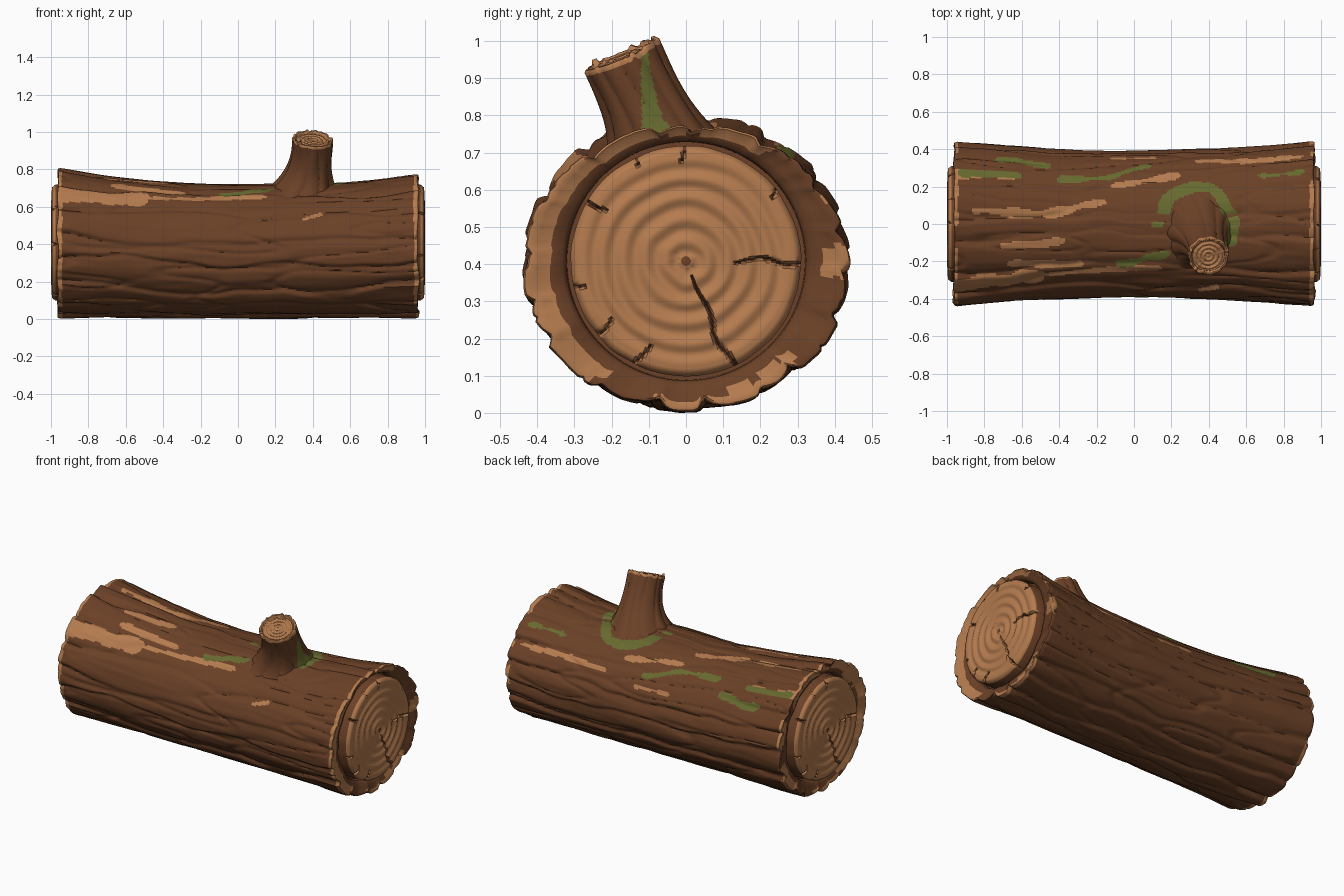
import bpy, bmesh, math, random
from mathutils import Vector, noise

random.seed(7)
TAU = 2 * math.pi
cube = bpy.data.objects.get("Cube")
if cube:
    bpy.data.objects.remove(cube, do_unlink=True)


def material(name, rgb):
    m = bpy.data.materials.new(name)
    m.use_nodes = True
    m.diffuse_color = (*rgb, 1)
    m.node_tree.nodes["Principled BSDF"].inputs["Base Color"].default_value = (*rgb, 1)
    return m


MATS = [material("bark_brown", (0.145, 0.052, 0.020)),
        material("cut_wood_tan", (0.46, 0.20, 0.078)),
        material("moss_green", (0.135, 0.145, 0.028))]
BARK, WOOD, MOSS = range(3)


def n3(x, y, z):
    return noise.noise(Vector((x, y, z)))


def smooth(e0, e1, v):
    t = min(1, max(0, (v - e0) / (e1 - e0)))
    return t * t * (3 - 2 * t)


def loft(name, rings, rule):
    """Closed skin through rings of points; rule(centre, row) picks the colour."""
    bm = bmesh.new()
    rows = [[bm.verts.new(p) for p in ring] for ring in rings]
    count = len(rows[0])
    for i in range(len(rows) - 1):
        for j in range(count):
            k = (j + 1) % count
            f = bm.faces.new((rows[i][j], rows[i][k], rows[i + 1][k], rows[i + 1][j]))
            f.material_index = rule(f.calc_center_median(), i)
    for end, row in ((rows[0], -1), (rows[-1], len(rows))):
        f = bm.faces.new(end)
        f.material_index = rule(f.calc_center_median(), row)
    bmesh.ops.recalc_face_normals(bm, faces=bm.faces)
    mesh = bpy.data.meshes.new(name)
    bm.to_mesh(mesh)
    bm.free()
    for m in MATS:
        mesh.materials.append(m)
    ob = bpy.data.objects.new(name, mesh)
    bpy.context.collection.objects.link(ob)
    return ob


# Bark shell: an oval tube cut by wandering, overlapping fissures
CORE_Z, CORE_R = 0.413, 0.31
PLATES = 17
fissures = [(TAU * (i + random.uniform(-0.28, 0.28)) / PLATES, random.choice((-1, 1)),
             random.uniform(0.7, 1.25)) for i in range(PLATES)]


def fissure_row(x):
    """Angle, side and depth of every fissure at this length."""
    out = []
    for i, (a, side, depth) in enumerate(fissures):
        wander = 0.20 * n3(x * 1.9, i * 3.7, 0.5) + 0.06 * n3(x * 6, i * 2.3, 4.5)
        fade = 0.7 + 0.6 * n3(x * 1.6, i * 5.1, 9.5)
        strength = depth * (0.045 * max(0.2, fade) * (1 - abs(x) ** 4) + 0.062 * abs(x) ** 4)
        out.append((a + wander * (1 - 0.4 * abs(x)), side, strength))
    return out


def bark_point(x, a, row):
    top = 0.728 + (0.095 * x * x if x < 0 else 0.065 * x ** 3)
    bottom = 0.008
    half_y = 0.395 + 0.055 * x * x
    cut = 0
    for fa, side, depth in row:
        d = ((a - fa + math.pi) % TAU - math.pi) * side
        if abs(d) < 0.5:
            cut = max(cut, depth * (math.exp(-d / 0.10) if d > 0 else math.exp(-(d / 0.035) ** 2)))
    c, s = math.cos(a), math.sin(a)
    crack = max(0, 1 - 9 * abs(n3(x * 1.7 + 3, c * 3.4, s * 3.4)))
    swell = 0.016 * n3(x * 2.2, c * 3, s * 3) + 0.006 * n3(x * 5, c * 14, s * 14)
    k = 1 - cut - 0.018 * crack + swell
    return Vector((x, half_y * c * k, (top + bottom) / 2 + (top - bottom) / 2 * s * k))


# Colour patches as strokes: start x, start arc, end x, end arc, half width
TAN_STROKES = [(-.84, .07, -.45, .06, .02), (-.45, .06, -.17, .14, .025), (-.1, .25, .22, .31, .016),
               (-.95, .27, -.65, .27, .016), (.35, .43, .72, .41, .016), (.78, .42, .9, .42, .012),
               (-.1, .46, .1, .47, .012), (-.68, -.12, -.42, -.11, .022), (-.9, -.34, -.55, -.33, .045),
               (-.62, -.23, -.3, -.25, .022), (-.55, -.32, .12, -.28, .02), (.36, -.46, .44, -.43, .012)]
MOSS_STROKES = [(-.7, .40, -.47, .37, .03), (-.38, .28, -.15, .30, .02), (-.15, .30, .06, .39, .02),
                (-.9, .28, -.63, .28, .02), (.7, .29, .88, .29, .016), (-.06, -.25, .17, -.18, .025)]


def in_stroke(x, s, strokes):
    for x0, s0, x1, s1, w in strokes:
        t = min(1, max(0, ((x - x0) * (x1 - x0) + (s - s0) * (s1 - s0)) / ((x1 - x0) ** 2 + (s1 - s0) ** 2)))
        d = math.hypot((x - x0 - t * (x1 - x0)) * 0.6, s - s0 - t * (s1 - s0))
        if d < w * (1 + 1.0 * n3(x * 7, s * 16, w * 90)):
            return True
    return False


def mossy_ring(c):
    """Moss collar round the foot of the branch, open at the front."""
    d = math.hypot(c.x - 0.33, c.y + 0.01) + 0.03 * n3(c.x * 9, c.y * 9, 2)
    open_front = c.y < -0.12 or (c.y < -0.02 and c.x < 0.3)
    return c.z > 0.5 and 0.17 < d < 0.235 and not open_front


def bark_rule(c, row):
    rim = abs(c.x) > 0.94 and math.hypot(c.y, c.z - 0.4) > 0.355
    if rim and n3(c.x * 2, c.y * 7, c.z * 7) > -0.22 + 0.5 * c.y:
        return WOOD
    arc = 0.4 * math.atan2(c.y, c.z - 0.38)
    if abs(c.x) < 0.96 and math.hypot(c.y, c.z - 0.38) > 0.3:
        if mossy_ring(c) or in_stroke(c.x, arc, MOSS_STROKES):
            return MOSS
        if in_stroke(c.x, arc, TAN_STROKES):
            return WOOD
    return BARK


SEG, LENGTH = 256, 220
END = [(.88, 0), (.925, .02), (.94, .12), (.948, .4), (.956, .7), (.964, .86), (.962, .95), (.953, .99)]
stations = [(-x, b) for x, b in END]
stations += [(-0.945 + 1.89 * i / LENGTH, 1) for i in range(LENGTH + 1)]
stations += [(x, b) for x, b in reversed(END)]
bark_rings = []
for x, blend in stations:
    row, ring = fissure_row(x), []
    for j in range(SEG):
        a = TAU * j / SEG
        outer = bark_point(x, a, row)
        inner = Vector((x, (CORE_R + .01) * math.cos(a), CORE_Z + (CORE_R + .01) * math.sin(a)))
        p = inner.lerp(outer, blend)
        p.x += 0.014 * smooth(.8, .96, abs(x)) * n3(math.cos(a) * 3, math.sin(a) * 3, x * 2)
        ring.append(p)
    bark_rings.append(ring)
bark = loft("bark_shell", bark_rings, bark_rule)

# Heartwood core: ringed and split at both ends (angle, start, width)
SPLITS = [(-67, .04, .008), (0, .13, .008), (-115, .245, .006), (-142, .255, .006), (-165, .275, .005),
          (147, .25, .006), (93, .265, .005), (38, .28, .005), (118, .285, .005)]


def split_depth(r, a):
    for deg, start, width in SPLITS:
        bend = 0.04 * math.sin(r * 40 + deg)
        d = abs((a - math.radians(deg) - bend + math.pi) % TAU - math.pi) * r
        grow = (r - start) / (CORE_R - start)
        if grow > 0 and d < width * (0.35 + 0.65 * grow):
            return 1 - d / width
    return 0


def core_ring(side, r, depth=None):
    ring = []
    for j in range(SEG):
        a = TAU * j / SEG
        c, s = math.cos(a), math.sin(a)
        wobble = r + 0.008 * n3(c * 1.5, s * 1.5, r * 8)
        x = 0.994 + 0.005 * math.cos(TAU * wobble / 0.056) * smooth(.31, .24, r)
        x -= 0.018 * smooth(.295, .311, r)
        x -= 0.03 * split_depth(r, a)
        if depth is not None:
            x = depth
        edge = 1 + 0.012 * n3(c * 4, s * 4, 7) * smooth(.2, .31, r)
        ring.append(Vector((side * x, side * r * c * edge, CORE_Z + r * s * edge)))
    return ring if side > 0 else [ring[(SEG // 2 - j) % SEG] for j in range(SEG)]


radii = [0.013 + (CORE_R - 0.013) * i / 44 for i in range(45)]
core_rings = [core_ring(-1, r) for r in radii] + [core_ring(-1, CORE_R, .87), core_ring(1, CORE_R, .87)]
core_rings += [core_ring(1, r) for r in reversed(radii)]


def core_rule(c, row):
    if row < 0 or row >= len(core_rings) or 44 <= row < 47:
        return BARK
    side = 1 if c.x > 0 else -1
    r, a = math.hypot(c.y, c.z - CORE_Z), math.atan2(c.z - CORE_Z, c.y * side)
    return BARK if split_depth(r, a) > 0.35 else WOOD


core = loft("heartwood_core", core_rings, core_rule)

# Branch stub: flared foot, grooved sides, ringed cut on top
STEPS, SIDES = 44, 112


def branch_ring(t, scale=1, lift=0, grooves=1.0):
    axis = Vector((0.1 * t, -0.4 * t, 1)).normalized()
    u = Vector((1, 0, 0)) - axis * axis.x
    u.normalize()
    v = axis.cross(u)
    centre = Vector((0.30 + 0.098 * (1 - (1 - t) ** 2), -0.17 * t, 0.60 + 0.36 * t))
    radius = 0.108 + 0.19 * (1 - t) ** 3
    ring = []
    for j in range(SIDES):
        a = TAU * j / SIDES
        c, s = math.cos(a), math.sin(a)
        groove = abs(math.sin(a * 5.5 + 1.2 * n3(c, s, t * 1.2) + 0.5 * t)) ** 0.6 - 0.7
        k = 1 + grooves * (0.07 * groove + 0.05 * n3(c * 2, s * 2, t * 2))
        jag = 0.028 * smooth(.85, 1, t) * max(0, n3(c * 5, s * 5, 3) + 0.35 * s) * grooves
        ring.append(centre + (u * c + v * s) * radius * scale * k + axis * (lift + jag))
    return ring


branch_rings = [branch_ring(i / STEPS) for i in range(STEPS + 1)]
branch_rings += [branch_ring(1, .96, .006), branch_ring(1, .88, .006), branch_ring(1, .82, -.004, .5)]
for i in range(24):
    r = 0.80 * (1 - i / 25)
    branch_rings.append(branch_ring(1, r, .004 * math.cos(r * 29), 0.4 * r))


def branch_rule(c, row):
    if row >= STEPS - 1:
        return WOOD
    return MOSS if mossy_ring(c) else BARK


branch = loft("branch_stub", branch_rings, branch_rule)

# Rest on the ground and smooth the shading
parts = [bark, core, branch]
lowest = min(v.co.z for v in bark.data.vertices)
bpy.ops.object.select_all(action="DESELECT")
for ob in parts:
    ob.location.z -= lowest
    ob.select_set(True)
bpy.context.view_layer.objects.active = bark
bpy.ops.object.shade_smooth_by_angle(angle=math.radians(50))
